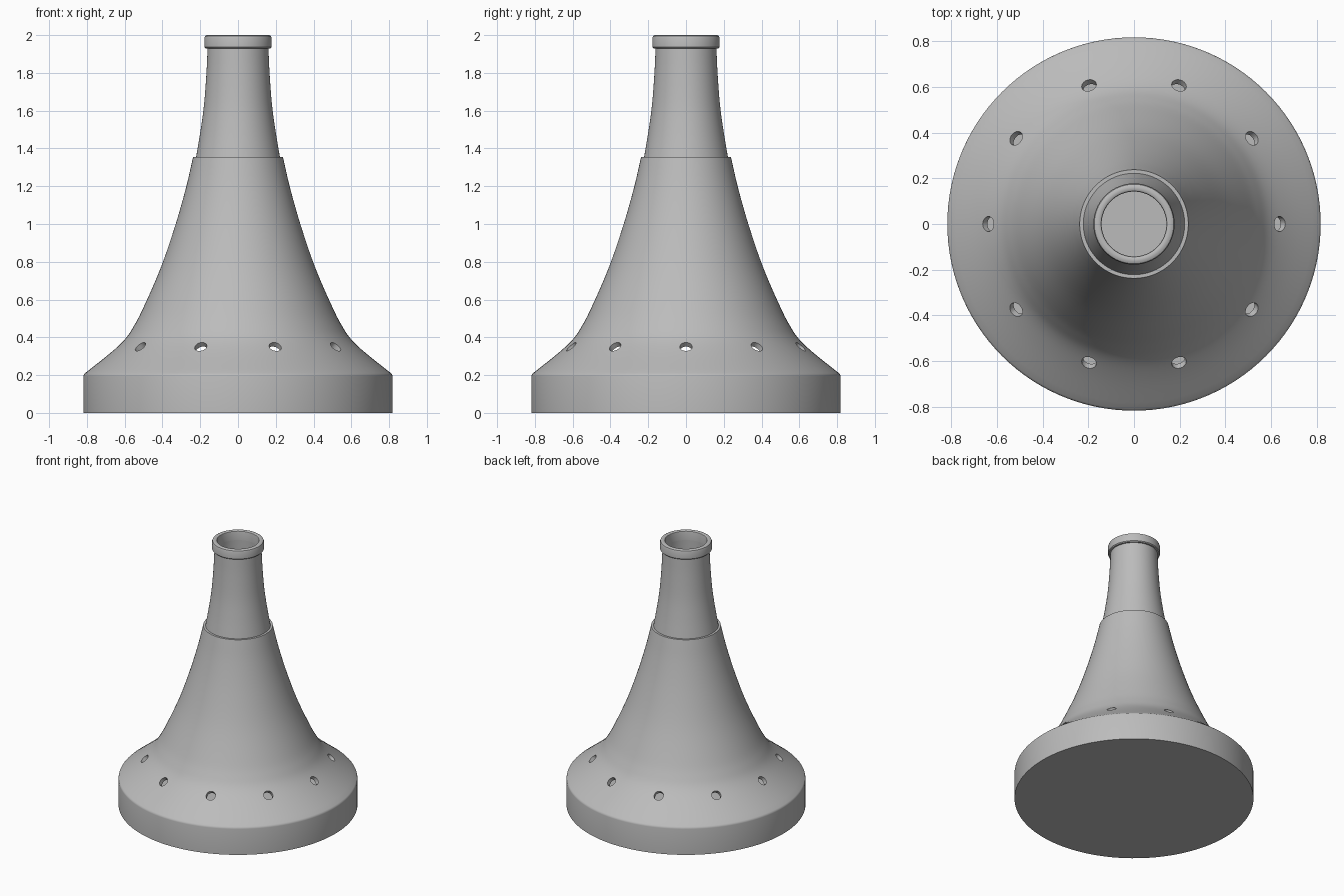
import bpy, bmesh, math
from mathutils import Vector, Matrix

cube = bpy.data.objects.get("Cube")
if cube:
    bpy.data.objects.remove(cube, do_unlink=True)

SEGMENTS = 120
HOLES = 10
WALL = 0.03

grey = bpy.data.materials.new("plain grey")
grey.use_nodes = True
COLOUR = (0.5, 0.5, 0.5, 1)
grey.diffuse_color = COLOUR
bsdf = next(n for n in grey.node_tree.nodes if n.type == 'BSDF_PRINCIPLED')
bsdf.inputs["Base Color"].default_value = COLOUR


def smooth_curve(points, steps=5):
    """Pass a soft curve through (radius, height) points."""
    p = [Vector(q) for q in points]
    p = [2 * p[0] - p[1]] + p + [2 * p[-1] - p[-2]]
    out = []
    for a, b, c, d in zip(p, p[1:], p[2:], p[3:]):
        for i in range(steps):
            t = i / steps
            out.append(0.5 * (2 * b + (c - a) * t + (2 * a - 5 * b + 4 * c - d) * t ** 2
                              + (3 * b - a - 3 * c + d) * t ** 3))
    return out + [p[-2]]


def inset(curve, distance):
    """Offset an upward running curve toward the axis."""
    out = []
    for i, q in enumerate(curve):
        t = (curve[min(i + 1, len(curve) - 1)] - curve[max(i - 1, 0)]).normalized()
        out.append(q + Vector((-t.y, t.x)) * distance if 0 < i < len(curve) - 1
                   else q - Vector((distance, 0)))
    return out


def revolve(name, profile, closed=True):
    """Turn a (radius, height) profile around the z axis."""
    bm = bmesh.new()
    verts = [bm.verts.new((r, 0, z)) for r, z in profile]
    edges = [bm.edges.new(pair) for pair in zip(verts, verts[1:])]
    if closed:
        edges.append(bm.edges.new((verts[-1], verts[0])))
    bmesh.ops.spin(bm, geom=verts + edges, cent=(0, 0, 0), axis=(0, 0, 1),
                   angle=math.tau, steps=SEGMENTS, use_merge=False)
    bmesh.ops.remove_doubles(bm, verts=bm.verts, dist=0.0001)
    bmesh.ops.recalc_face_normals(bm, faces=bm.faces)
    mesh = bpy.data.meshes.new(name)
    bm.to_mesh(mesh)
    bm.free()
    mesh.materials.append(grey)
    obj = bpy.data.objects.new(name, mesh)
    bpy.context.collection.objects.link(obj)
    return obj


# Flared skirt with a closed floor and a thin hollow wall
flare = smooth_curve([(0.81, 0.21), (0.676, 0.317), (0.597, 0.392), (0.55, 0.462),
                      (0.502, 0.555), (0.41, 0.766), (0.333, 0.99),
                      (0.276, 1.19), (0.238, 1.354)])
inner = inset(flare, WALL)
inner[0] = Vector((0.788, 0.185))
skirt = revolve("flared_skirt",
                [(0, 0), (0.818, 0), (0.818, 0.195), (0.816, 0.204)] + flare
                + inner[::-1] + [(0.788, WALL), (0, WALL)], closed=False)

# Ring of vent holes drilled square to the slope
bm = bmesh.new()
slope = Vector((0.68, 0, 0.73))
for i in range(HOLES):
    place = (Matrix.Rotation(math.tau * i / HOLES, 4, 'Z')
             @ Matrix.Translation((0.642, 0, 0.354))
             @ slope.to_track_quat('Z', 'Y').to_matrix().to_4x4())
    bmesh.ops.create_cone(bm, cap_ends=True, segments=24, radius1=0.033,
                          radius2=0.033, depth=0.16, matrix=place)
mesh = bpy.data.meshes.new("vent_cutter")
bm.to_mesh(mesh)
bm.free()
mesh.materials.append(grey)
cutter = bpy.data.objects.new("vent_cutter", mesh)
bpy.context.collection.objects.link(cutter)
cutter.hide_render = True
cut = skirt.modifiers.new("vents", 'BOOLEAN')
cut.operation = 'DIFFERENCE'
cut.solver = 'EXACT'
cut.object = cutter
bpy.context.view_layer.objects.active = skirt
bpy.ops.object.modifier_apply(modifier=cut.name)
bpy.data.objects.remove(cutter, do_unlink=True)

# Slender hollow neck standing on the shoulder of the skirt
taper = smooth_curve([(0.222, 1.354), (0.199, 1.49), (0.18, 1.63),
                      (0.167, 1.8), (0.161, 1.935)])
neck = revolve("neck", taper + inset(taper, 0.019)[::-1])

# Rounded collar around the mouth
collar = revolve("mouth_collar", [
    (0.142, 1.93), (0.172, 1.93), (0.178, 1.936), (0.178, 1.984), (0.174, 1.995),
    (0.164, 2.0), (0.15, 2.0), (0.144, 1.996), (0.142, 1.988)])

# Soft shading with crisp steps
for obj in (skirt, neck, collar):
    bpy.ops.object.select_all(action='DESELECT')
    obj.select_set(True)
    bpy.context.view_layer.objects.active = obj
    bpy.ops.object.shade_smooth_by_angle(angle=math.radians(35))
